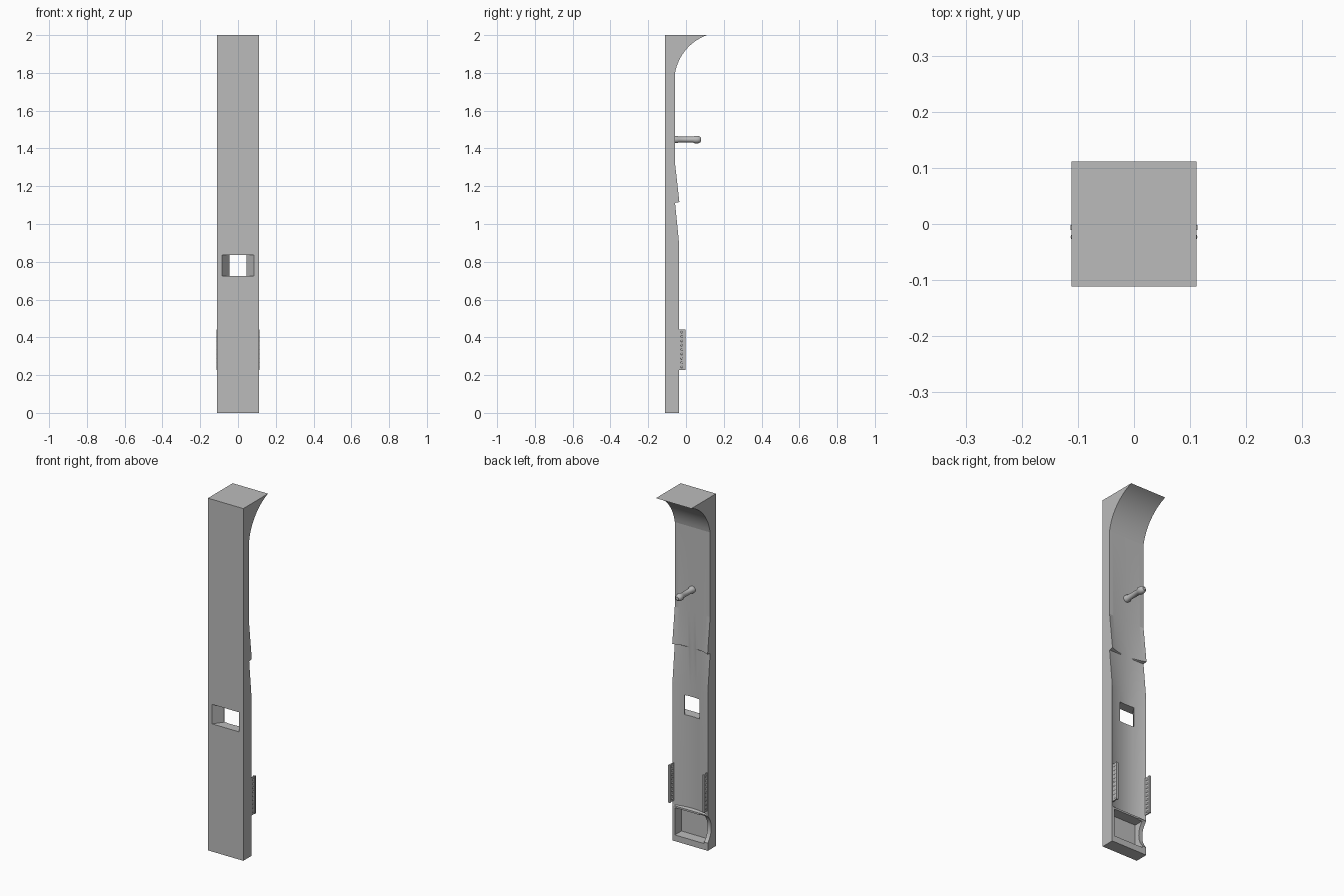
import bpy, bmesh, math
from mathutils import Matrix

if "Cube" in bpy.data.objects:
    bpy.data.objects.remove(bpy.data.objects["Cube"])

W, FRONT, FLAT, RIM = 0.111, -0.111, -0.058, 0.021

grey = bpy.data.materials.new("grey")
grey.diffuse_color = (0.5, 0.5, 0.5, 1)
grey.use_nodes = True
grey.node_tree.nodes["Principled BSDF"].inputs["Base Color"].default_value = grey.diffuse_color


def make(name, bm, smooth=None):
    bmesh.ops.recalc_face_normals(bm, faces=bm.faces)
    me = bpy.data.meshes.new(name)
    bm.to_mesh(me)
    bm.free()
    ob = bpy.data.objects.new(name, me)
    bpy.context.collection.objects.link(ob)
    me.materials.append(grey)
    if smooth:
        activate(ob)
        bpy.ops.object.shade_smooth_by_angle(angle=math.radians(smooth))
    return ob


def activate(ob):
    bpy.ops.object.select_all(action='DESELECT')
    bpy.context.view_layer.objects.active = ob
    ob.select_set(True)


def loft(rings):
    bm = bmesh.new()
    vs = [[bm.verts.new(p) for p in r] for r in rings]
    n = len(vs[0])
    for a, b in zip(vs, vs[1:]):
        for i in range(n):
            j = (i + 1) % n
            bm.faces.new((a[i], a[j], b[j], b[i]))
    bm.faces.new(vs[0])
    bm.faces.new(vs[-1])
    return bm


def box(bm, x0, x1, y0, y1, z0, z1):
    m = Matrix.Translation(((x0 + x1) / 2, (y0 + y1) / 2, (z0 + z1) / 2))
    bmesh.ops.create_cube(bm, size=1, matrix=m @ Matrix.Diagonal((x1 - x0, y1 - y0, z1 - z0, 1)))


def cut(target, cutter):
    cutter.hide_render = True
    mod = target.modifiers.new("cut", 'BOOLEAN')
    mod.operation, mod.solver, mod.object = 'DIFFERENCE', 'EXACT', cutter
    activate(target)
    bpy.ops.object.modifier_apply(modifier=mod.name)
    bpy.data.objects.remove(cutter)


# panel: sections of (z, middle y, how far the side rims stand out)
rows = [(0, FLAT + RIM, 0), (0.2, FLAT + RIM, 0), (0.204, FLAT, RIM), (0.9, FLAT, RIM),
        (1.112, FLAT, 0), (1.116, FLAT, RIM + 0.002), (1.32, FLAT, 0)]
# flared top as a circular arc
dy, dz = 0.111 - FLAT, 0.2
chord, turn = math.hypot(dy, dz), math.radians(60)
r, mid = chord / (2 * math.sin(turn / 2)), math.atan2(dz, dy)
a0 = mid + turn / 2
for i in range(17):
    a = a0 - turn * i / 16
    rows.append((1.8 + r * (math.cos(a) - math.cos(a0)),
                 FLAT + r * (math.sin(a0) - math.sin(a)), 0))

N = 24
rings = []
for z, y, e in rows:
    ring = [(W * (2 * i / N - 1), y + e * (2 * i / N - 1) ** 2, z) for i in range(N + 1)]
    rings.append(ring + [(W, FRONT, z), (-W, FRONT, z)])
panel = make("panel", loft(rings))

# splayed window, wide at the front
window = make("window_cutter", loft(
    [[(-w, y, 0.725), (w, y, 0.725), (w, y, 0.836), (-w, y, 0.836)]
     for w, y in ((0.095, -0.125), (0.085, FRONT), (0.046, FLAT), (0.046, 0.0))]))
cut(panel, window)

# pocket at the foot
bm = bmesh.new()
box(bm, -0.088, 0.096, -0.096, 0.05, 0.035, 0.19)
cut(panel, make("pocket_cutter", bm))

# scoop in one rim of the pocket
scoop = [[(x, 0.041 + 0.109 * math.cos(t * math.tau / 64), 0.12 + 0.109 * math.sin(t * math.tau / 64))
          for t in range(64)] for x in (-0.13, -0.06)]
cut(panel, make("scoop_cutter", loft(scoop)))
activate(panel)
bpy.ops.object.shade_smooth_by_angle(angle=math.radians(10))

# peg: turned profile along y
peg = [(0.019, -0.062), (0.019, -0.045), (0.015, -0.038), (0.015, 0.036), (0.020, 0.046),
       (0.020, 0.064), (0.016, 0.074), (0.009, 0.080)]
make("peg", loft([[(q * math.cos(t * math.tau / 24), y, 1.447 + q * math.sin(t * math.tau / 24))
                   for t in range(24)] for q, y in peg]), 40)

# side rails: edge bar carried on a thin plate with a row of studs
for side, s in (("left", -1), ("right", 1)):
    bm = bmesh.new()
    x0, x1 = sorted((s * 0.104, s * 0.110))
    box(bm, x0, x1, -0.045, -0.008, 0.228, 0.442)
    x0, x1 = sorted((s * 0.101, s * 0.113))
    box(bm, x0, x1, -0.011, -0.002, 0.228, 0.442)
    make(side + "_rail", bm)
    bm = bmesh.new()
    for i in range(9):
        bmesh.ops.create_uvsphere(bm, u_segments=12, v_segments=8, radius=0.007, matrix=Matrix.Translation(
            (s * 0.106, -0.023, 0.243 + i * 0.023)))
    make(side + "_rail_studs", bm, 60)
